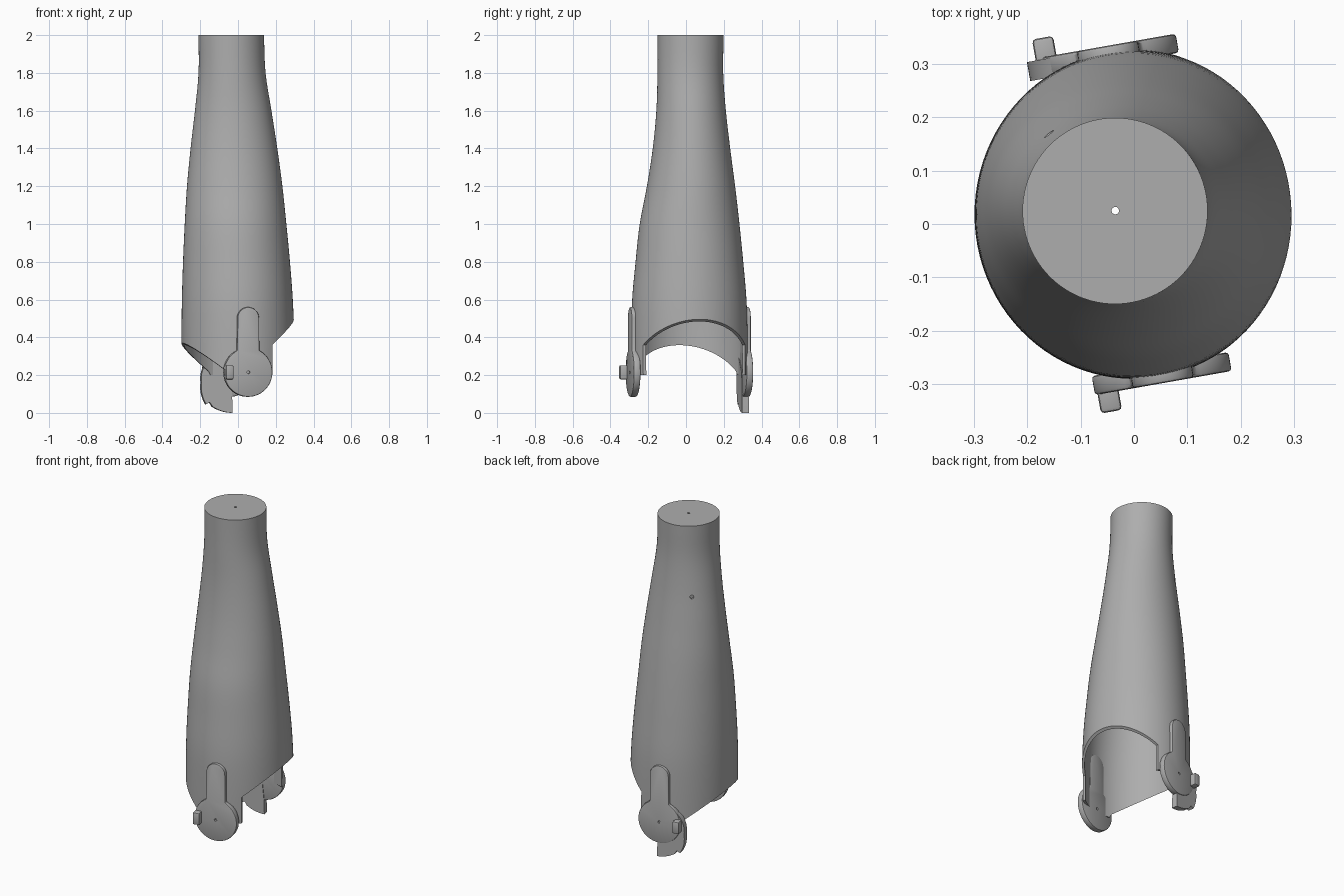
import bpy, bmesh
from math import cos, sin, radians, tau
from mathutils import Matrix, Vector

default = bpy.data.objects.get("Cube")
if default:
    bpy.data.objects.remove(default, do_unlink=True)

grey = bpy.data.materials.new("plain grey")
grey.use_nodes = True
grey.diffuse_color = (0.42, 0.42, 0.42, 1)
grey.node_tree.nodes["Principled BSDF"].inputs["Base Color"].default_value = (0.42, 0.42, 0.42, 1)

TILT = Matrix.Rotation(radians(10), 4, 'Z')  # hinge axis is turned slightly


def finish(name, bm):
    bmesh.ops.recalc_face_normals(bm, faces=bm.faces)
    mesh = bpy.data.meshes.new(name)
    bm.to_mesh(mesh)
    bm.free()
    obj = bpy.data.objects.new(name, mesh)
    mesh.materials.append(grey)
    bpy.context.collection.objects.link(obj)
    return obj


def select(obj):
    bpy.ops.object.select_all(action='DESELECT')
    obj.select_set(True)
    bpy.context.view_layer.objects.active = obj


def smooth(obj):
    select(obj)
    bpy.ops.object.shade_smooth_by_angle(angle=radians(32))


def prism(name, outline, near, far, origin, bevel=0):
    """Upright outline extruded along the hinge axis."""
    bm = bmesh.new()
    place = Matrix.Translation(origin) @ TILT
    face = bm.faces.new([bm.verts.new(place @ Vector((a, near, b))) for a, b in outline])
    ext = bmesh.ops.extrude_face_region(bm, geom=[face])
    step = TILT @ Vector((0, far - near, 0))
    bmesh.ops.translate(bm, vec=step, verts=[g for g in ext["geom"] if isinstance(g, bmesh.types.BMVert)])
    obj = finish(name, bm)
    if bevel:
        mod = obj.modifiers.new("soft edges", 'BEVEL')
        mod.width, mod.segments, mod.limit_method = bevel, 2, 'ANGLE'
        mod.angle_limit = radians(40)
        select(obj)
        bpy.ops.object.modifier_apply(modifier=mod.name)
    return obj


def rod(name, radius, start, end):
    start, end = Vector(start), Vector(end)
    axis = end - start
    bm = bmesh.new()
    bmesh.ops.create_cone(bm, cap_ends=True, segments=20, radius1=radius, radius2=radius, depth=axis.length,
                          matrix=Matrix.Translation((start + end) / 2) @ axis.to_track_quat('Z', 'Y').to_matrix().to_4x4())
    return finish(name, bm)


def cut(obj, cutter):
    cutter.hide_render = True
    mod = obj.modifiers.new("cut", 'BOOLEAN')
    mod.operation, mod.solver, mod.object = 'DIFFERENCE', 'EXACT', cutter
    select(obj)
    bpy.ops.object.modifier_apply(modifier=mod.name)
    bpy.data.objects.remove(cutter, do_unlink=True)


def arc(start, end, r0, r1, n=12, centre=(0, 0)):
    out = []
    for i in range(n + 1):
        t = i / n
        a, r = radians(start + (end - start) * t), r0 + (r1 - r0) * t
        out.append((centre[0] + r * cos(a), centre[1] + r * sin(a)))
    return out


# Socket stations: height, min x, max x, min y, max y
STATIONS = [
    (0.15, -.298, .298, -.290, .327), (0.4, -.299, .298, -.290, .326),
    (0.6, -.297, .290, -.285, .320), (0.8, -.291, .275, -.267, .303),
    (1.0, -.282, .256, -.245, .283), (1.2, -.270, .235, -.207, .260),
    (1.4, -.251, .208, -.176, .234), (1.6, -.228, .177, -.157, .211),
    (1.8, -.209, .146, -.151, .197), (2.0, -.209, .138, -.150, .199)]


def spline(p, q, r, s, t):
    return q + .5 * t * (r - p + t * (2 * p - 5 * q + 4 * r - s + t * (3 * (q - r) + s - p)))


def rows(steps=5):
    last = len(STATIONS) - 1
    for i in range(last):
        four = [STATIONS[max(0, min(last, i + k))] for k in (-1, 0, 1, 2)]
        for j in range(steps):
            t = j / steps
            z = four[1][0] + (four[2][0] - four[1][0]) * t
            yield [z] + [spline(*[f[c] for f in four], t) for c in range(1, 5)]
    yield STATIONS[last]


def build_socket(wall=.014, sides=96):
    bm = bmesh.new()

    def ring(row, inset, z):
        _, x0, x1, y0, y1 = row
        return [bm.verts.new(((x0 + x1) / 2 + ((x1 - x0) / 2 - inset) * cos(tau * k / sides),
                              (y0 + y1) / 2 + ((y1 - y0) / 2 - inset) * sin(tau * k / sides), z))
                for k in range(sides)]
    levels = list(rows())
    rings = [ring(r, wall, min(r[0], 1.98)) for r in reversed(levels)]
    rings += [ring(r, 0, r[0]) for r in levels]
    for low, high in zip(rings, rings[1:]):
        for k in range(sides):
            n = (k + 1) % sides
            bm.faces.new((low[k], low[n], high[n], high[k]))
    bm.faces.new(rings[0])
    bm.faces.new(rings[-1])
    return finish("socket_shell", bm)


socket = build_socket()

# Arched lower opening that leaves a tab at each hinge
opening = [(-.5, 0), (-.5, .53), (-.3, .37), (-.11, .22), (-.10, .2),
           (.136, .2), (.136, .36), (.3, .5), (.5, .67), (.5, 0)]
cut(socket, prism("opening_cutter", opening, -.6, .6, (0, .02, 0)))
cut(socket, rod("top_hole_cutter", .007, (-.035, .025, 1.9), (-.035, .025, 2.1)))
cut(socket, rod("side_hole_cutter", .011, (-.11, .12, 1.57), (-.23, .24, 1.57)))
smooth(socket)

# Hinge plates: round disc with a strap reaching up the socket
plate = arc(117.5, 422.5, .13, .13, 48) + arc(0, 180, .058, .058, 16, (0, .287))
for side, origin, sign, peg_at in (("front", (.055, -.298, .215), -1, -.105),
                                   ("back", (-.05, .334, .215), 1, -.117)):
    hinge = prism(side + "_hinge_plate", plate, -.036 * sign, 0, origin, .006)
    normal = TILT @ Vector((0, sign, 0))
    cut(hinge, rod("pin_hole_cutter", .008, Vector(origin) - normal * .1, Vector(origin) + normal * .1))
    smooth(hinge)
    # Small stop peg standing out of the plate
    w, h = .02, .037
    box = [(peg_at - w, -h), (peg_at + w, -h), (peg_at + w, h), (peg_at - w, h)]
    smooth(prism(side + "_stop_peg", box, -.03 * sign, .036 * sign, origin, .007))

# Toothed cam under the back hinge
cam = (arc(140, 200, .125, .162, 10) + arc(204, 233, .168, .212, 8) + arc(236, 238, .192, .195, 1)
       + arc(243, 274, .204, .2155, 8) + [(.012, -.12), (0, 0)])
smooth(prism("back_cam", cam, -.04, -.004, (-.05, .334, .215)))
